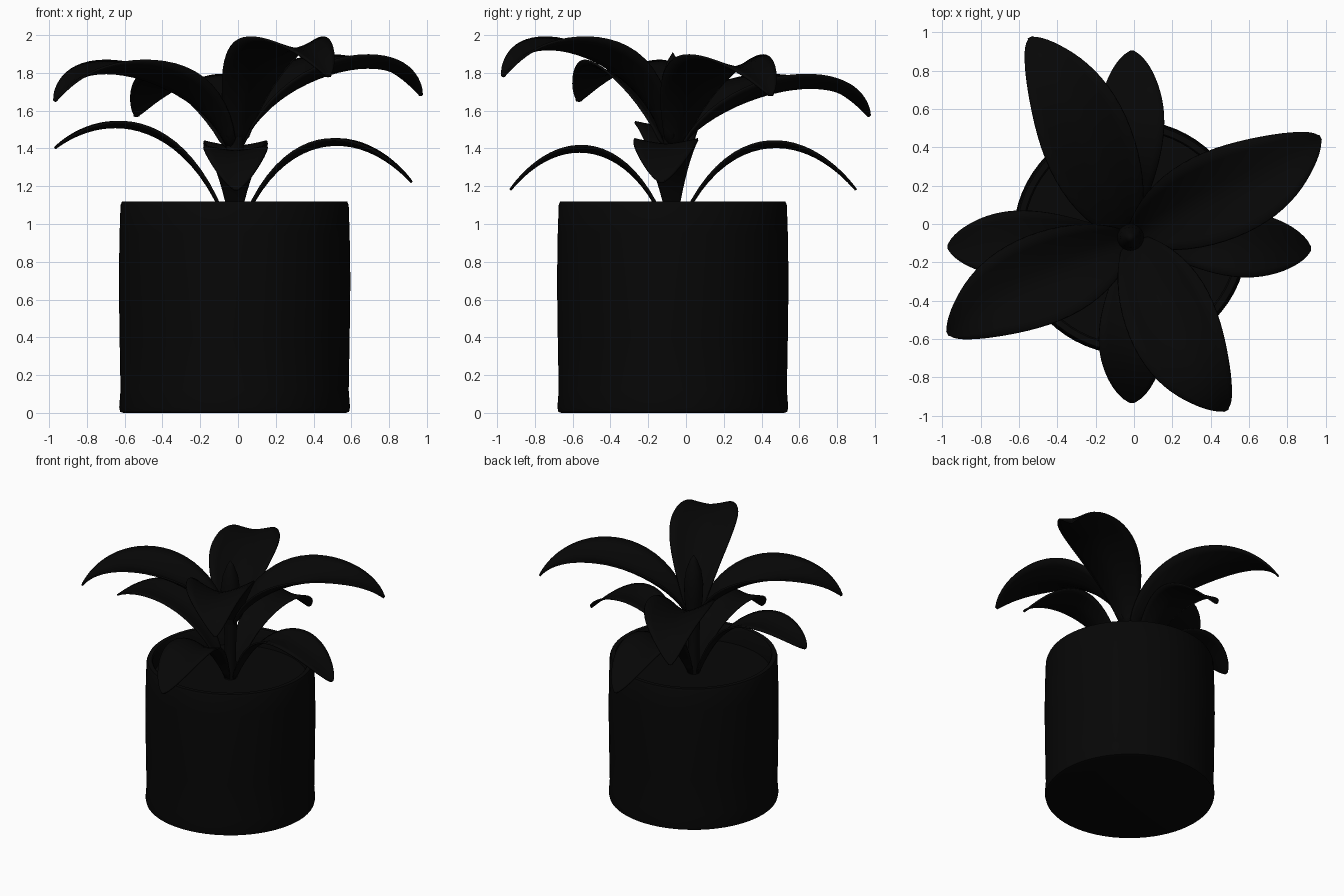
import bpy, bmesh, math
from mathutils import Vector

cube = bpy.data.objects.get("Cube")
if cube:
    bpy.data.objects.remove(cube, do_unlink=True)

AXIS = Vector((-0.018, -0.07, 0))

black = bpy.data.materials.new("near_black")
black.use_nodes = True
black.diffuse_color = (0.002, 0.002, 0.002, 1)
black.node_tree.nodes["Principled BSDF"].inputs["Base Color"].default_value = (0.002, 0.002, 0.002, 1)


def finish(name, bm, angle=40):
    """Turn a bmesh into a smooth shaded object."""
    bmesh.ops.recalc_face_normals(bm, faces=bm.faces)
    mesh = bpy.data.meshes.new(name)
    bm.to_mesh(mesh)
    bm.free()
    mesh.materials.append(black)
    obj = bpy.data.objects.new(name, mesh)
    bpy.context.collection.objects.link(obj)
    bpy.ops.object.select_all(action='DESELECT')
    obj.select_set(True)
    bpy.context.view_layer.objects.active = obj
    bpy.ops.object.shade_smooth_by_angle(angle=math.radians(angle))
    return obj


def lathe(name, profile, steps=48):
    """Spin a (radius, height) profile about the plant axis."""
    bm = bmesh.new()
    verts = [bm.verts.new(AXIS + Vector((r, 0, z))) for r, z in profile]
    edges = [bm.edges.new(pair) for pair in zip(verts, verts[1:])]
    bmesh.ops.spin(bm, geom=verts + edges, cent=AXIS, axis=(0, 0, 1),
                   angle=math.tau, steps=steps)
    bmesh.ops.remove_doubles(bm, verts=bm.verts, dist=0.0005)
    return finish(name, bm)


def leaf(name, tip, points, half_width, swell, fold, keel, bow, rows=26, cols=8):
    """Arching blade: Bezier midrib of (radius fraction, height), folded along it.
    A larger swell moves the widest place towards the tip."""
    bm = bmesh.new()
    reach = Vector((tip[0], tip[1], 0)) - AXIS
    out = reach.normalized()
    side = Vector((-out.y, out.x, 0))
    grid = []
    for i in range(rows + 1):
        t = 1 - (1 - i / rows) ** 1.5
        weights = ((1 - t) ** 3, 3 * t * (1 - t) ** 2, 3 * t * t * (1 - t), t ** 3)
        frac = sum(w * p[0] for w, p in zip(weights, points))
        z = sum(w * p[1] for w, p in zip(weights, points))
        s = min(max(frac, 0.0), 1.0)
        w = half_width * max(math.sin(math.pi * s ** swell), 0.01) ** 0.6
        slope = fold * (1 - s) ** 1.5 + keel
        shift = bow * math.sin(math.pi * s * s)
        row = []
        for j in range(cols + 1):
            u = 2 * j / cols - 1
            lift = w * slope * abs(u) ** 1.4
            row.append(bm.verts.new(AXIS + reach * frac + side * (u * w + shift)
                                    + Vector((0, 0, z + lift))))
        grid.append(row)
    for a, b in zip(grid, grid[1:]):
        for j in range(cols):
            bm.faces.new((a[j], a[j + 1], b[j + 1], b[j]))
    obj = finish(name, bm, 60)
    solid = obj.modifiers.new("thickness", 'SOLIDIFY')
    solid.thickness = 0.012
    solid.offset = 0
    return obj


# Pot with a rounded foot and an open rim
lathe("pot", [(0, 0), (0.59, 0), (0.606, 0.006), (0.611, 0.03), (0.604, 0.12),
              (0.609, 0.4), (0.613, 0.7), (0.609, 0.95), (0.604, 1.1), (0.596, 1.12),
              (0.565, 1.12), (0.557, 1.11), (0.557, 0.9), (0, 0.9)], 64)

# Soil well below the rim
lathe("soil", [(0.557, 0.98), (0, 0.98)], 64)

# Stem and the rolled young leaf at its top
lathe("stem", [(0, 0.95), (0.046, 0.95), (0.042, 1.12), (0.042, 1.25), (0.05, 1.5), (0, 1.52)], 20)
lathe("bud", [(0, 1.38), (0.045, 1.4), (0.065, 1.55), (0.07, 1.68),
              (0.055, 1.79), (0.025, 1.87), (0, 1.91)], 20)

# Lower leaves, rising from the soil: name, tip, heights of the two arch controls
lower = [("lower_leaf_right", (-0.97, -0.12, 1.40), 1.50, 1.64),
         ("lower_leaf_left", (0.92, -0.13, 1.22), 1.46, 1.56),
         ("lower_leaf_front", (-0.01, -0.93, 1.18), 1.41, 1.53),
         ("lower_leaf_back", (-0.01, 0.90, 1.18), 1.45, 1.56)]
for name, tip, z1, z2 in lower:
    leaf(name, tip, [(0.03, 0.96), (0.23, z1), (0.66, z2), (1, tip[2])], 0.17, 1.45, 0.2, 0.12, 0)

# Upper leaves, cupped around the stem
upper = [("upper_leaf_back_right", (-0.54, 0.97, 1.57)),
         ("upper_leaf_back_left", (0.97, 0.45, 1.68)),
         ("upper_leaf_front_left", (0.48, -0.97, 1.78)),
         ("upper_leaf_front_right", (-0.97, -0.57, 1.65))]
for name, tip in upper:
    top = tip[2]
    leaf(name, tip, [(0.03, 1.2 + 0.12 * top), (0.13, top + 0.03), (0.78, top + 0.34), (1, top)],
         0.235, 0.92, 0.6, 0.18, -0.035)
